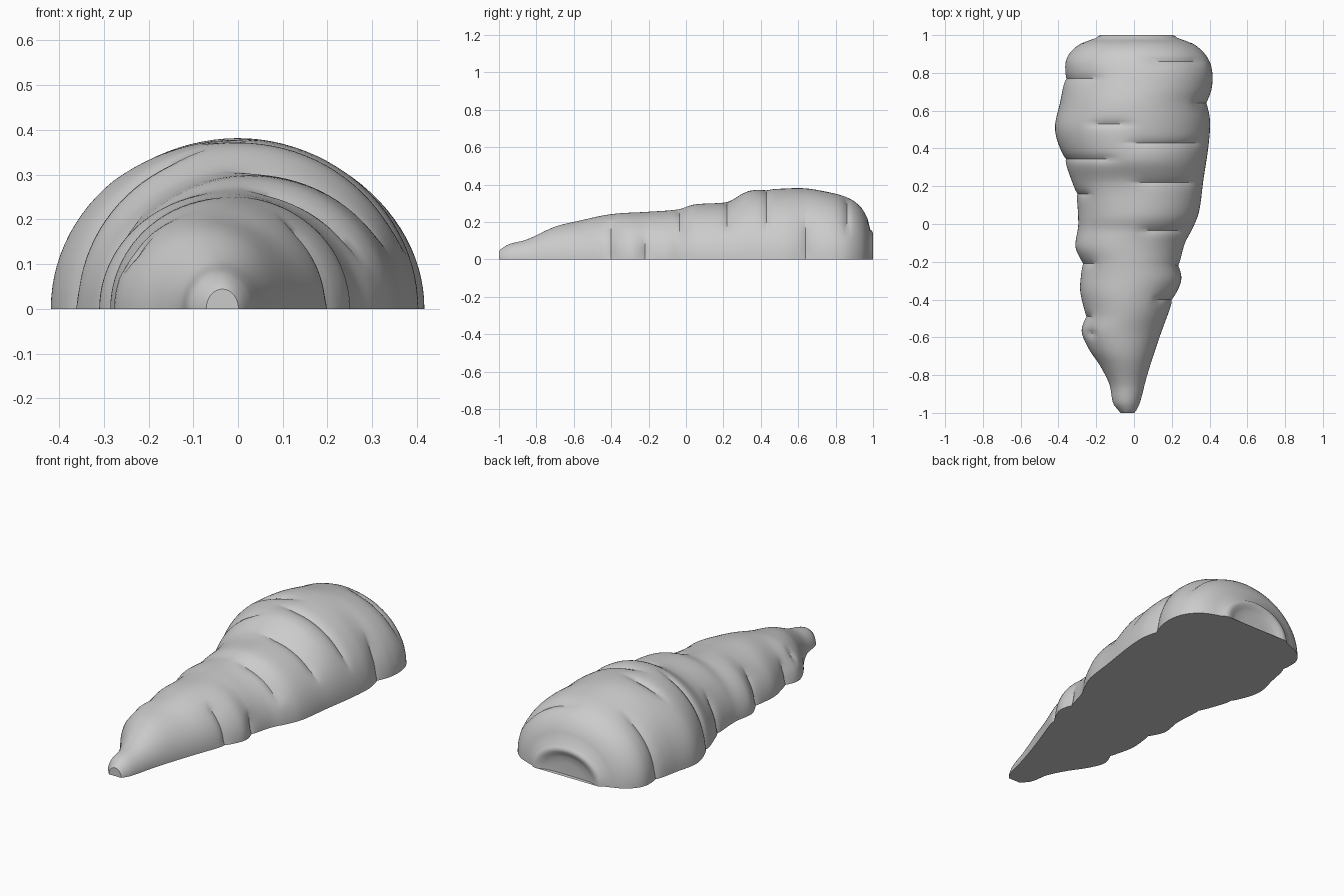
import bpy
import bmesh
from math import sin, cos, pi, exp, radians

cube = bpy.data.objects.get("Cube")
if cube:
    bpy.data.objects.remove(cube, do_unlink=True)

# Outline of the flat cut side and the height of the back, as (y, value) curves
MINUS_X_EDGE = [(-.99, -.08), (-.95, -.11), (-.85, -.13), (-.75, -.18), (-.66, -.24),
                (-.57, -.277), (-.48, -.262), (-.35, -.285), (-.21, -.28), (-.12, -.31),
                (0, -.295), (.16, -.31), (.34, -.37), (.5, -.418), (.65, -.39),
                (.78, -.367), (.88, -.355), (.95, -.29), (.985, -.2)]
PLUS_X_EDGE = [(-.99, .01), (-.95, .03), (-.8, .07), (-.6, .135), (-.4, .21), (-.3, .25),
               (-.21, .245), (-.1, .27), (-.03, .307), (.06, .343), (.23, .367), (.42, .395),
               (.54, .403), (.64, .393), (.72, .412), (.8, .415), (.88, .39), (.95, .32),
               (.985, .23)]
BACK_HEIGHT = [(-.99, .055), (-.95, .08), (-.85, .107), (-.7, .175), (-.58, .205),
               (-.4, .242), (-.2, .255), (-.04, .268), (.04, .293), (.22, .31), (.33, .364),
               (.42, .375), (.62, .381), (.75, .362), (.86, .332), (.93, .285), (.97, .22),
               (.985, .16)]

# Growth creases: y, first and last angle in degrees around the body from +x
CREASES = [(.86, 20, 90), (.77, 115, 190), (.64, -10, 40), (.53, 85, 130), (.43, 20, 100),
           (.345, 100, 190), (.22, 25, 98), (.16, 135, 190), (-.035, 20, 90),
           (-.21, 130, 190), (-.22, -10, 30), (-.4, -10, 60), (-.49, 140, 190),
           (-.58, 125, 160)]
DEPTH, REACH = .017, .022
SEGMENTS = 48


def smooth_curve(points, y):
    """Cubic interpolation through the points."""
    last = len(points) - 1

    def slope(i):
        a, b = points[max(i - 1, 0)], points[min(i + 1, last)]
        return (b[1] - a[1]) / (b[0] - a[0])

    i = 0
    while i < last - 1 and y > points[i + 1][0]:
        i += 1
    (y0, v0), (y1, v1) = points[i], points[i + 1]
    span = y1 - y0
    t = (y - y0) / span
    ease = t * t * (3 - 2 * t)
    bend = t * (1 - t) * span * ((1 - t) * slope(i) - t * slope(i + 1))
    return v0 + (v1 - v0) * ease + bend


def crease_depth(y, angle):
    """How far the skin is pulled in by nearby creases, fading at their ends."""
    total = 0
    for crease_y, start, end in CREASES:
        inside = min(angle - radians(start), radians(end) - angle)
        fade = max(0, min(1, inside / radians(16)))
        total += DEPTH * fade * exp(-abs(y - crease_y) / REACH)
    return total


def section(y, scale=1, outline_y=None):
    """Points of one half-round cross-section."""
    at = y if outline_y is None else outline_y
    left, right = smooth_curve(MINUS_X_EDGE, at), smooth_curve(PLUS_X_EDGE, at)
    height = smooth_curve(BACK_HEIGHT, at)
    middle, half = (left + right) / 2, (right - left) / 2
    points = []
    for i in range(SEGMENTS + 1):
        angle = pi * i / SEGMENTS
        pull = crease_depth(at, angle)
        points.append((middle + (half - pull) * scale * cos(angle), y,
                       max(0, (height - pull) * scale * sin(angle))))
    return points


# Rings along the body, with one ring exactly on every crease
first, final = -.99, .985
steps = 130
ring_ys = [first + (final - first) * i / steps for i in range(steps + 1)]
crease_ys = [crease[0] for crease in CREASES]
ring_ys = [y for y in ring_ys if min(abs(y - c) for c in crease_ys) > .004]
ring_ys = sorted(ring_ys + crease_ys)

# Blunt tip, body, and stem end with its shallow dimple
rings = [section(-1, s, first) for s in (.05, .5, .8)]
rings += [section(y) for y in ring_ys]
rings += [section(y, s, final) for y, s in
          [(.995, .95), (1, .88), (.999, .81), (.99, .72), (.982, .6), (.979, .4), (.978, .05)]]

bm = bmesh.new()
loops = [[bm.verts.new(p) for p in ring] for ring in rings]
for a, b in zip(loops, loops[1:]):
    for i in range(SEGMENTS):
        bm.faces.new((a[i], a[i + 1], b[i + 1], b[i]))
    bm.faces.new((a[-1], a[0], b[0], b[-1]))
bm.faces.new(loops[0])
bm.faces.new(loops[-1])
bmesh.ops.recalc_face_normals(bm, faces=bm.faces)

mesh = bpy.data.meshes.new("half_root")
bm.to_mesh(mesh)
bm.free()
root = bpy.data.objects.new("half_root", mesh)
bpy.context.collection.objects.link(root)

# Plain grey material
grey = bpy.data.materials.new("plain grey")
grey.use_nodes = True
colour = (.6, .6, .6, 1)
grey.diffuse_color = colour
grey.node_tree.nodes["Principled BSDF"].inputs["Base Color"].default_value = colour
mesh.materials.append(grey)

# Smooth skin with sharp cut edges and creases
bpy.ops.object.select_all(action='DESELECT')
root.select_set(True)
bpy.context.view_layer.objects.active = root
bpy.ops.object.shade_smooth_by_angle(angle=radians(40))
